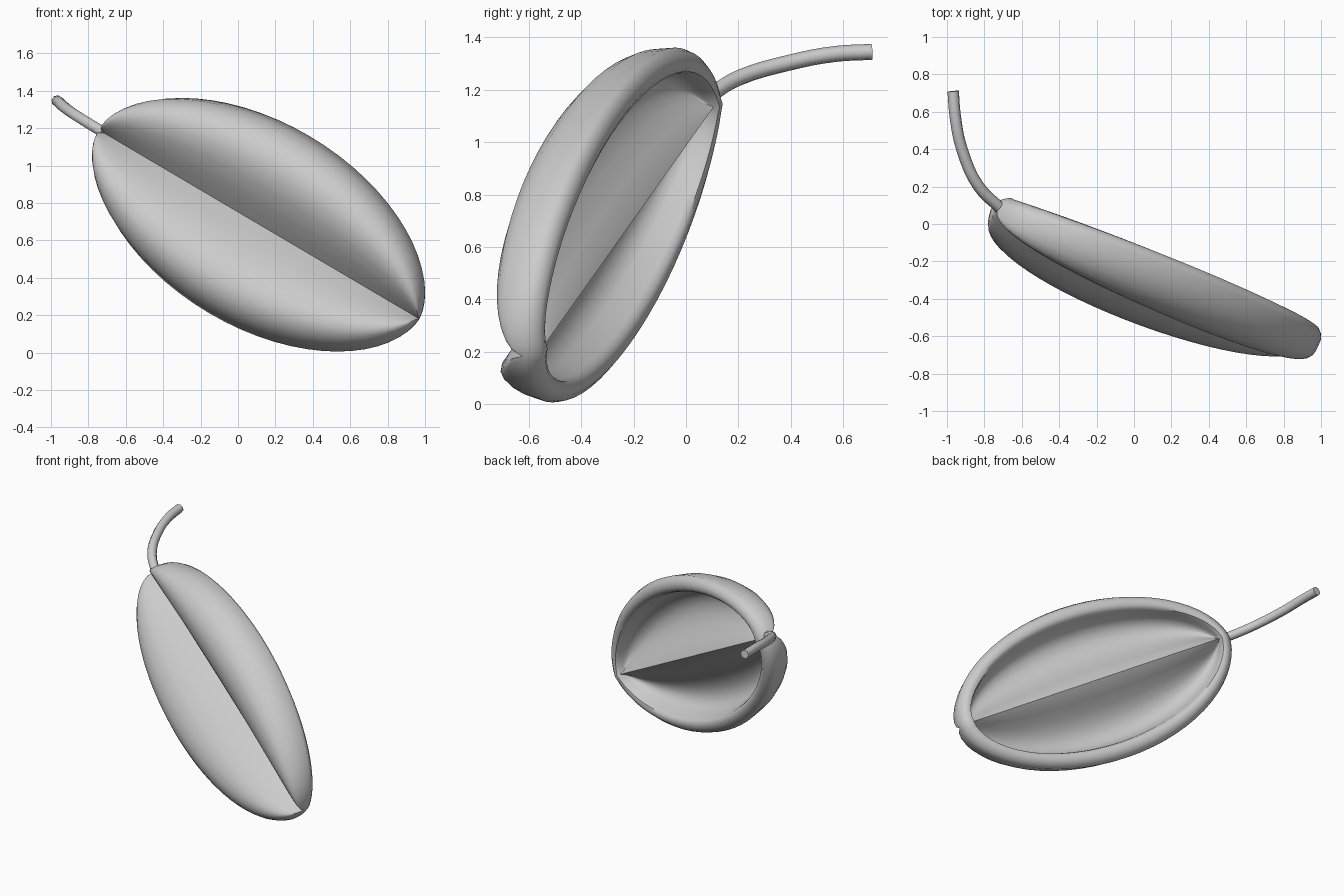
import bpy, bmesh, math
from mathutils import Vector

if "Cube" in bpy.data.objects:
    bpy.data.objects.remove(bpy.data.objects["Cube"])

grey = bpy.data.materials.new("plain_grey")
grey.use_nodes = True
COLOUR = (0.6, 0.6, 0.6, 1)
grey.diffuse_color = COLOUR
grey.node_tree.nodes["Principled BSDF"].inputs["Base Color"].default_value = COLOUR

# Leaf frame: length axis, width axis, and the normal of the domed face
BASE, TIP = Vector((-0.735, 0.09, 1.185)), Vector((0.97, -0.625, 0.18))
CENTRE = (BASE + TIP) / 2
U = (TIP - BASE).normalized()
W = Vector((0.49, -0.045, 0.86))
W = (W - U * W.dot(U)).normalized()
N = U.cross(W)

# Half cross-section, crease to edge: position, outer height, inner height
SECTION = [(0, 0, -0.05), (0.1, 0.06, -0.02), (0.2, 0.115, 0.025),
           (0.35, 0.185, 0.09), (0.5, 0.227, 0.135), (0.65, 0.24, 0.155),
           (0.78, 0.22, 0.15), (0.88, 0.175, 0.125), (0.95, 0.115, 0.085),
           (1, 0.01, -0.005)]
FULL = [(-s, o, i) for s, o, i in SECTION[:0:-1]] + SECTION
COLS = 32


def skin(bm, length, width, layer):
    """Grid of vertices for one side of the folded leaf, pointed at both ends."""
    rows = []
    crease = SECTION[0][layer]
    for c in range(COLS + 1):
        t = math.pi * (c / COLS - 0.5)
        taper = max(math.cos(t), 0)
        row = []
        for p in FULL:
            depth = crease + (p[layer] - crease) * taper ** 0.7
            row.append(bm.verts.new(CENTRE + U * length * math.sin(t)
                                    + W * width * taper ** 1.1 * p[0] + N * depth))
        rows.append(row)
    for r0, r1 in zip(rows, rows[1:]):
        for k in range(len(FULL) - 1):
            bm.faces.new((r0[k], r0[k + 1], r1[k + 1], r1[k]))
    # boundary loop in order
    return (rows[0][:1] + [r[-1] for r in rows[1:-1]] + rows[-1][:1]
            + [r[0] for r in rows[-2:0:-1]])


# Folded leaf with a rounded rim
bm = bmesh.new()
outer = skin(bm, 1.05, 0.545, 1)
inner = skin(bm, 0.96, 0.435, 2)
loops, STEPS = [outer], 5
for j in range(1, STEPS):
    ang = math.pi * j / STEPS
    mix = (1 - math.cos(ang)) / 2
    loops.append([bm.verts.new(a.co.lerp(b.co, mix) - N * 0.045 * math.sin(ang))
                  for a, b in zip(outer, inner)])
loops.append(inner)
for l0, l1 in zip(loops, loops[1:]):
    for k in range(len(l0)):
        m = (k + 1) % len(l0)
        bm.faces.new((l0[k], l0[m], l1[m], l1[k]))
bmesh.ops.remove_doubles(bm, verts=bm.verts, dist=0.0005)
bmesh.ops.recalc_face_normals(bm, faces=bm.faces)
mesh = bpy.data.meshes.new("leaf")
bm.to_mesh(mesh)
bm.free()
leaf = bpy.data.objects.new("leaf", mesh)
bpy.context.collection.objects.link(leaf)
mesh.materials.append(grey)

# Curved stem
curve = bpy.data.curves.new("stem", "CURVE")
curve.dimensions = "3D"
curve.bevel_depth = 0.031
curve.bevel_resolution = 2
curve.use_fill_caps = True
path = [(-0.715, 0.085, 1.175), (-0.83, 0.2, 1.245), (-0.92, 0.4, 1.305),
        (-0.955, 0.57, 1.337), (-0.967, 0.71, 1.345)]
spline = curve.splines.new("BEZIER")
spline.resolution_u = 4
spline.bezier_points.add(len(path) - 1)
for point, co in zip(spline.bezier_points, path):
    point.co = co
    point.handle_left_type = point.handle_right_type = "AUTO"
stem = bpy.data.objects.new("stem", curve)
bpy.context.collection.objects.link(stem)
curve.materials.append(grey)
bpy.ops.object.select_all(action="DESELECT")
stem.select_set(True)
bpy.context.view_layer.objects.active = stem
bpy.ops.object.convert(target="MESH")

# Smooth shading with the crease and stem end kept sharp
for ob in (leaf, bpy.context.view_layer.objects.active):
    bpy.ops.object.select_all(action="DESELECT")
    ob.select_set(True)
    bpy.context.view_layer.objects.active = ob
    bpy.ops.object.shade_smooth_by_angle(angle=math.radians(46))
